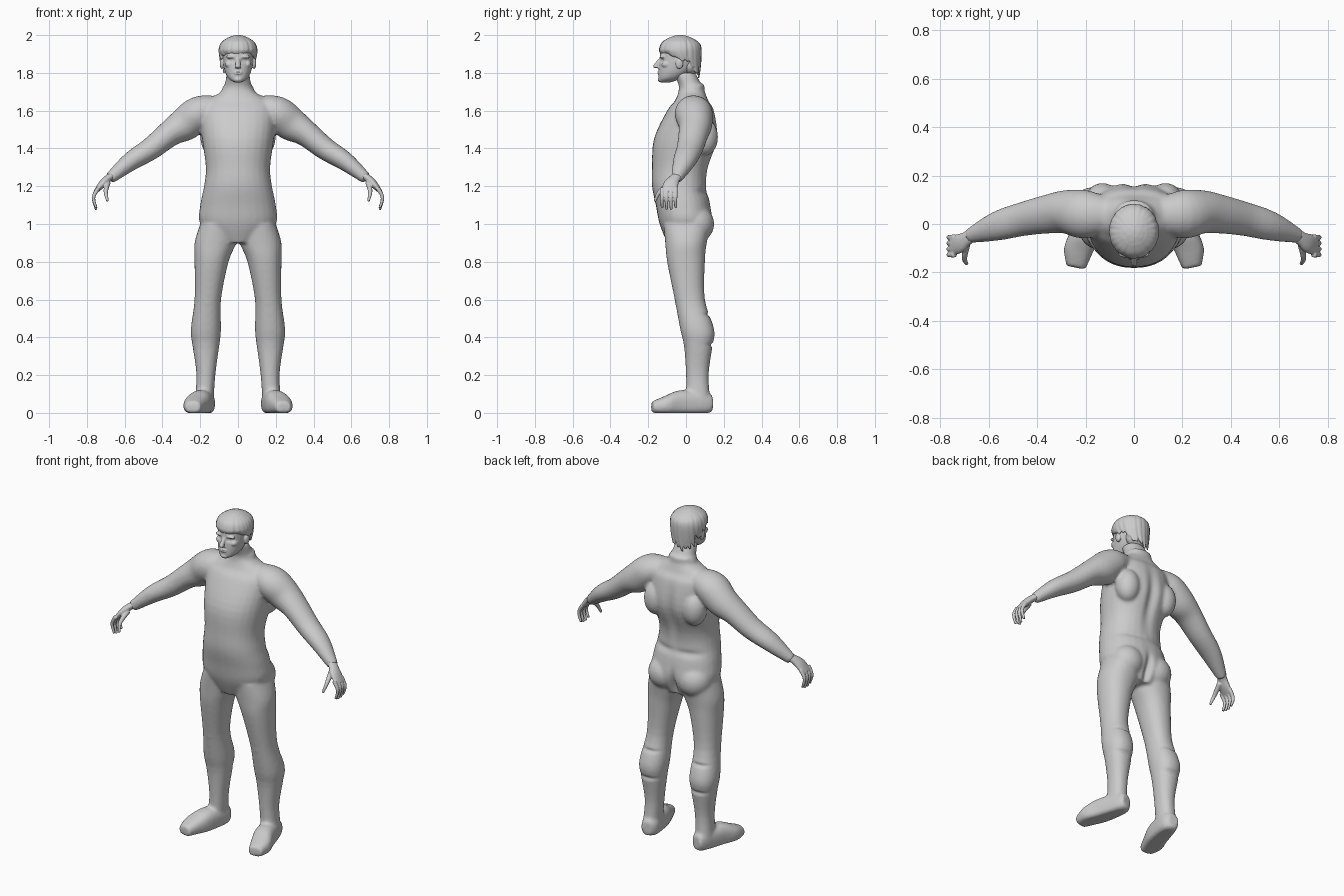
import bpy, bmesh, math, random
from mathutils import Vector, Matrix

random.seed(4)
RIGHT, BACK, UP = Vector((1, 0, 0)), Vector((0, 1, 0)), Vector((0, 0, 1))
SIDES = 28

if "Cube" in bpy.data.objects:
    bpy.data.objects.remove(bpy.data.objects["Cube"])

grey = bpy.data.materials.new("plain grey")
grey.use_nodes = True
tone = (.6, .6, .6, 1)
grey.diffuse_color = tone
grey.node_tree.nodes["Principled BSDF"].inputs["Base Color"].default_value = tone


def refine(rows, steps=4):
    """Smooth interpolation between section rows."""
    rows = [Vector(row) for row in rows]
    result = []
    for i, (start, stop) in enumerate(zip(rows, rows[1:])):
        before, after = rows[max(i - 1, 0)], rows[min(i + 2, len(rows) - 1)]
        leave, arrive = (stop - before) / 2, (after - start) / 2
        for k in range(steps):
            t = k / steps
            ease = t * t * (3 - 2 * t)
            result.append(start.lerp(stop, ease) + leave * t * (1 - t) ** 2
                          - arrive * t * t * (1 - t))
    return result + [rows[-1]]


def squircle(value, power):
    return math.copysign(abs(value) ** (2 / power), value)


def loft(bm, rows, ref=BACK, along=None, mirror=True, power=2):
    """Tube through rows of (x, y, z, half width, half depth), kept above the ground."""
    rows = refine(rows)
    centres = [row.to_3d() if len(row) == 3 else Vector(row[:3]) for row in rows]
    last = len(rows) - 1
    for side in ((1, -1) if mirror else (1,)):
        rings = []
        for i, (centre, row) in enumerate(zip(centres, rows)):
            tangent = along or centres[min(i + 1, last)] - centres[max(i - 1, 0)]
            across = tangent.cross(ref).normalized()
            deep = across.cross(tangent).normalized()
            ring = []
            for k in range(SIDES):
                angle = math.tau * k / SIDES
                point = (centre + across * squircle(math.cos(angle), power) * row[3]
                         + deep * squircle(math.sin(angle), power) * row[4])
                ring.append(bm.verts.new((point.x * side, point.y, max(point.z, 0))))
            rings.append(ring)
        for low, high in zip(rings, rings[1:]):
            for k in range(SIDES):
                bm.faces.new((low[k - 1], low[k], high[k], high[k - 1]))
        bm.faces.new(rings[0])
        bm.faces.new(rings[-1])


def column(bm, rows, mirror):
    """Upright loft through rows of (z, x, half width, front reach, back reach)."""
    loft(bm, [(x, (back - front) / 2, z, width, (front + back) / 2)
              for z, x, width, front, back in rows], along=UP, mirror=mirror, power=2.2)


def taper(bm, points, thick, thin, ref=BACK):
    """Round tapering tube, for fingers and thumbs."""
    last = len(points) - 1
    rows = []
    for i, point in enumerate(points):
        radius = thick + (thin - thick) * i / last
        rows.append((*point, radius, radius))
    loft(bm, rows, ref=ref)


def ball(bm, centre, radii):
    """Ellipsoid, mirrored when it is off the centre line."""
    x, y, z = centre
    for place in {x, -x}:
        matrix = Matrix.Translation((place, y, z)) @ Matrix.Diagonal((*radii, 1))
        bmesh.ops.create_icosphere(bm, subdivisions=3, radius=1, matrix=matrix)


def finish(bm, name, voxel, smooth):
    """Fuse overlapping volumes into one smooth skin."""
    bmesh.ops.recalc_face_normals(bm, faces=bm.faces)
    mesh = bpy.data.meshes.new(name)
    bm.to_mesh(mesh)
    bm.free()
    ob = bpy.data.objects.new(name, mesh)
    bpy.context.collection.objects.link(ob)
    fuse = ob.modifiers.new("fuse", 'REMESH')
    fuse.mode = 'VOXEL'
    fuse.voxel_size = voxel
    soften = ob.modifiers.new("soften", 'SMOOTH')
    soften.iterations = smooth
    bpy.context.view_layer.update()
    depsgraph = bpy.context.evaluated_depsgraph_get()
    ob.data = bpy.data.meshes.new_from_object(ob.evaluated_get(depsgraph))
    ob.modifiers.clear()
    ob.data.materials.clear()
    ob.data.materials.append(grey)
    for face in ob.data.polygons:
        face.use_smooth = True
        face.material_index = 0
    return ob


def press(ob, centre, size, depth):
    """Push the surface along y around a point, on both sides."""
    for vert in ob.data.vertices:
        place = (abs(vert.co.x), vert.co.y, vert.co.z)
        falloff = sum(((p - c) / s) ** 2 for p, c, s in zip(place, centre, size))
        vert.co.y += depth * math.exp(-falloff)


# Torso, neck and seat
bm = bmesh.new()
column(bm, [(.9, 0, .1, .1, .1), (1, 0, .2, .14, .14), (1.1, 0, .2, .16, .13),
            (1.2, 0, .18, .18, .11), (1.3, 0, .17, .18, .12), (1.45, 0, .19, .17, .17),
            (1.6, 0, .2, .1, .15), (1.65, 0, .17, .06, .12), (1.7, 0, .09, .04, .1),
            (1.74, 0, .07, .04, .08), (1.8, 0, .06, .07, .05)], mirror=False)
ball(bm, (.1, .05, 1), (.1, .1, .1))
ball(bm, (.13, .1, 1.46), (.07, .07, .1))
# Collar
loft(bm, [(0, .03, 1.69, .09, .07), (0, .03, 1.73, .08, .07)],
     along=Vector((0, -.2, 1)), mirror=False)
# Arms
loft(bm, [(.1, .04, 1.62, .06, .07), (.2, .04, 1.59, .09, .1), (.28, .05, 1.53, .09, .09),
          (.36, .04, 1.48, .07, .08), (.46, .02, 1.4, .06, .07),
          (.57, -.01, 1.33, .05, .06), (.68, -.05, 1.24, .03, .03)])
# Legs
column(bm, [(1, .1, .1, .12, .13), (.9, .12, .11, .11, .11), (.8, .14, .09, .1, .1),
            (.6, .16, .07, .06, .1), (.44, .17, .08, .03, .15), (.35, .17, .07, .01, .14),
            (.2, .17, .05, 0, .12), (.05, .18, .05, 0, .13)], mirror=True)
ball(bm, (.16, -.02, .6), (.05, .04, .06))
# Boots
loft(bm, [(.17, .14, .05, .03, .04), (.17, .1, .05, .05, .06), (.2, -.03, .05, .06, .07),
          (.23, -.11, .04, .06, .05), (.24, -.18, .03, .04, .03)],
     ref=UP, along=Vector((.2, -1, 0)), power=2.5)
body = finish(bm, "clothed_body", .009, 7)
# Spine, seat cleft, waist crease and trouser folds
press(body, (0, .17, 1.4), (.03, .1, .16), -.02)
press(body, (0, .14, .96), (.02, .1, .08), -.03)
press(body, (.1, .11, 1.17), (.1, .06, .02), -.01)
for height in (.36, .52):
    press(body, (.17, .14, height), (.06, .08, .01), -.01)

# Hands: palm, four fingers, thumb
bm = bmesh.new()
loft(bm, [(.66, -.04, 1.26, .02, .03), (.69, -.06, 1.24, .02, .03),
          (.72, -.08, 1.21, .02, .04), (.755, -.09, 1.17, .01, .04)])
for finger in range(4):
    y = -.055 - .024 * finger
    tip = 1.07 + .01 * abs(finger - 1.5)
    taper(bm, [(.74, y, 1.19), (.765, y, 1.14), (.75, y, tip)], .012, .007)
taper(bm, [(.69, -.08, 1.22), (.7, -.14, 1.17), (.69, -.165, 1.12)], .016, .007, ref=RIGHT)
finish(bm, "hands", .004, 3)

# Head: skull, nose, then brows, cheeks, lips, chin and ears
bm = bmesh.new()
column(bm, [(1.75, 0, .02, .14, -.08), (1.77, 0, .05, .145, -.03), (1.81, 0, .07, .145, .03),
            (1.87, 0, .08, .14, .07), (1.93, 0, .08, .13, .07), (1.98, 0, .05, .09, .03)],
       mirror=False)
loft(bm, [(0, -.13, 1.88, .01, .01), (0, -.16, 1.835, .014, .015), (0, -.14, 1.825, .014, .015)],
     along=-UP, mirror=False)
for centre, radii in (((.034, -.125, 1.885), (.03, .014, .01)),
                      ((.05, -.1, 1.845), (.02, .03, .02)),
                      ((0, -.14, 1.8), (.025, .014, .01)),
                      ((0, -.13, 1.765), (.025, .02, .015)),
                      ((.085, -.035, 1.85), (.012, .02, .03))):
    ball(bm, centre, radii)
head = finish(bm, "head", .004, 3)
# Eye sockets, eyelids and mouth line
press(head, (.034, -.13, 1.866), (.018, .03, .01), .013)
press(head, (.034, -.12, 1.866), (.01, .03, .005), -.006)
press(head, (0, -.15, 1.8), (.02, .03, .003), .006)

# Hair: a cap with tapered locks falling from the crown
bm = bmesh.new()
ball(bm, (0, -.03, 1.921), (.093, .103, .08))
ball(bm, (0, .02, 1.84), (.07, .045, .055))
LOCKS = 24
for i in range(LOCKS):
    angle = math.tau * (i + random.uniform(-.25, .25)) / LOCKS
    rearward = (1 - math.cos(angle)) / 2
    end = 1.91 - .13 * rearward ** 1.6 + random.uniform(-.012, .012)
    rows = []
    for step in range(1, 6):
        arc = min(step, 3) * math.pi / 6
        drop = max(step - 3, 0) / 2
        turn = angle + .2 * drop ** 2
        crown = 1.925 + .06 * math.cos(arc)
        slim = 1 - .7 * drop ** 2
        rows.append((.09 * math.sin(arc) * math.sin(turn),
                     -.03 - .1 * math.sin(arc) * math.cos(turn),
                     crown + (end - crown) * drop, .013 * slim, .021 * slim))
    loft(bm, rows, ref=Vector((math.cos(angle), math.sin(angle), 0)), mirror=False)
finish(bm, "hair", .0045, 2)
